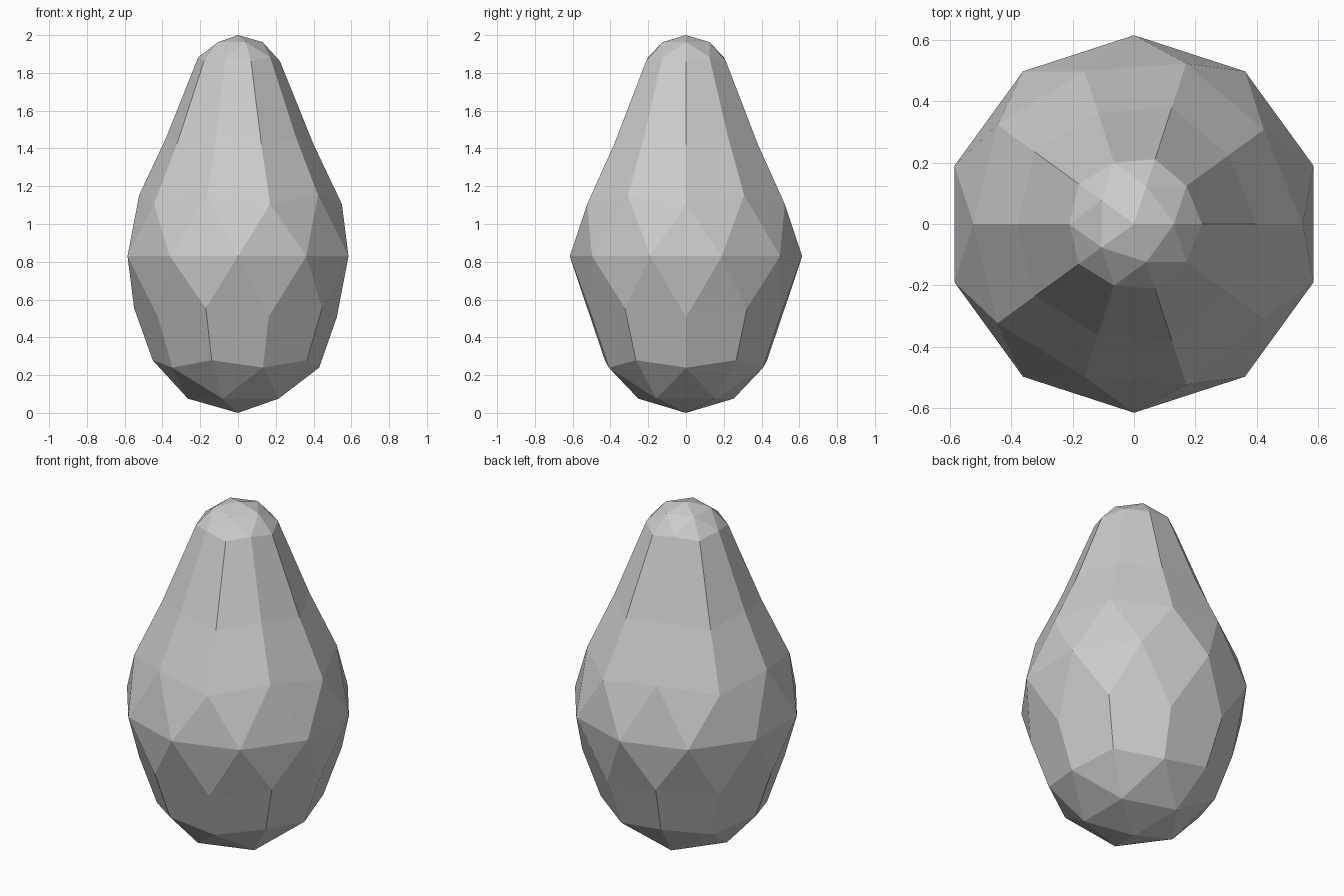
import bpy, bmesh

if "Cube" in bpy.data.objects:
    bpy.data.objects.remove(bpy.data.objects["Cube"])

# Base: low-poly ball, 10 sides at the widest ring
RADIUS, MID = 0.615, 0.83
bm = bmesh.new()
bmesh.ops.create_icosphere(bm, subdivisions=2, radius=1.0)


def place(verts, scale, centre):
    for v in verts:
        v.co *= scale
        v.co.z += centre


def cap_faces(sign):
    return [f for f in bm.faces if all(v.co.z * sign > 0.4 for v in f.verts)]


def extrude_cap(faces, old, new):
    """Extrude a cap, then change its scale and centre height."""
    out = bmesh.ops.extrude_face_region(bm, geom=faces)["geom"]
    bmesh.ops.delete(bm, geom=[f for f in faces if f.is_valid], context='FACES_ONLY')
    for v in [g for g in out if isinstance(g, bmesh.types.BMVert)]:
        v.co.z -= old[1]
        v.co *= new[0] / old[0]
        v.co.z += new[1]
    return [g for g in out if isinstance(g, bmesh.types.BMFace)]


top, bottom = cap_faces(1), cap_faces(-1)
place(bm.verts, RADIUS, MID)
base = (RADIUS, MID)

# Neck: two steps up to a small rounded tip
waist, tip = (0.447, 1.222), (0.248, 1.752)
top = extrude_cap(top, base, waist)
top = extrude_cap(top, waist, tip)

# Belly: one step down to the rounded underside
extrude_cap(bottom, base, (0.505, 0.505))

loose = [v for v in bm.verts if not v.link_faces]
bmesh.ops.delete(bm, geom=loose, context='VERTS')
bmesh.ops.recalc_face_normals(bm, faces=bm.faces)

mesh = bpy.data.meshes.new("pear_body")
bm.to_mesh(mesh)
bm.free()
body = bpy.data.objects.new("pear_body", mesh)
bpy.context.collection.objects.link(body)
